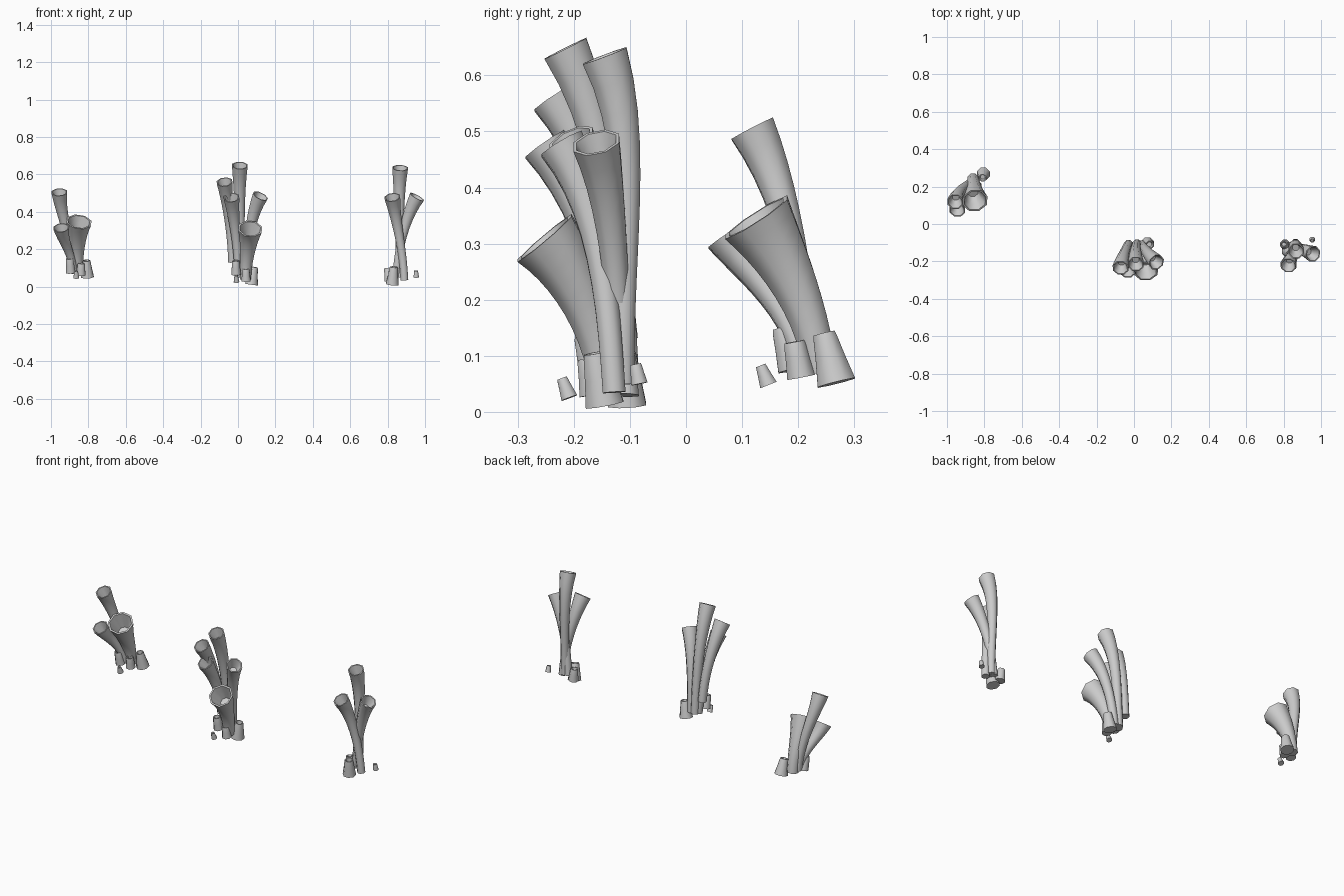
import bpy, bmesh, math
from mathutils import Vector

if "Cube" in bpy.data.objects:
    bpy.data.objects.remove(bpy.data.objects["Cube"])

SIDES = 8


def loft(name, rings, angle=50):
    """Skin (centre, axis, radius) rings into one smooth-shaded closed tube."""
    bm = bmesh.new()
    prev = None
    first = None
    for c, d, r in rings:
        d = Vector(d).normalized()
        u = Vector((0, 1, 0)).cross(d).normalized()
        v = d.cross(u)
        ring = []
        for i in range(SIDES):
            a = math.tau * (i + 0.5) / SIDES
            ring.append(bm.verts.new(Vector(c) + r * (math.cos(a) * u + math.sin(a) * v)))
        if prev:
            for i in range(SIDES):
                j = (i + 1) % SIDES
                bm.faces.new((prev[i], prev[j], ring[j], ring[i]))
        else:
            first = ring
        prev = ring
    bm.faces.new(first[::-1])
    bm.faces.new(prev)
    me = bpy.data.meshes.new(name)
    bm.to_mesh(me)
    bm.free()
    ob = bpy.data.objects.new(name, me)
    bpy.context.collection.objects.link(ob)
    bpy.context.view_layer.objects.active = ob
    ob.select_set(True)
    bpy.ops.object.shade_smooth_by_angle(angle=math.radians(angle))
    ob.select_set(False)


def tube(name, base, tip, tilt, rb=0.022, rt=0.045, power=2.5):
    """Curved tube that flares to a hollow mouth; tilt is its (x, y) lean."""
    p0, p3 = Vector(base), Vector(tip)
    d = Vector((tilt[0], tilt[1], 1)).normalized()
    ln = (p3 - p0).length
    p1 = p0 + (p3 - p0) * 0.12 + Vector((0, 0, 0.25 * ln))
    p2 = p3 - d * 0.3 * ln
    rings = []
    n = 10
    for k in range(n + 1):
        t = k / n
        s = 1 - t
        c = s**3 * p0 + 3 * s * s * t * p1 + 3 * s * t * t * p2 + t**3 * p3
        tan = s * s * (p1 - p0) + 2 * s * t * (p2 - p1) + t * t * (p3 - p2)
        rings.append((c, tan, rb + (rt - rb) * t**power))
    # mouth: thin lip, then a cup going down inside
    for depth, f in ((0, 0.86), (0.5, 0.68), (1.2, 0.42)):
        rings.append((p3 - d * depth * rt, d, rt * f))
    loft(name, rings)


def stub(name, base, top, rb, rt):
    """Short young tube, wider at the foot, with a shallow dimple."""
    b, t = Vector(base), Vector(top)
    d = t - b
    loft(name, [(b, d, rb), (b + d * 0.5, d, rb * 0.45 + rt * 0.55), (b + d * 0.9, d, rt * 1.05),
                (t, d, rt * 0.95), (t, d, rt * 0.75), (t - d * 0.25, d, rt * 0.55)])


# Left cluster
tube("left_tall_tube", (-0.88, 0.22, 0.08), (-0.955, 0.118, 0.505), (-0.05, -0.52))
tube("left_wide_tube", (-0.86, 0.24, 0.07), (-0.85, 0.125, 0.347), (0.15, -0.65), 0.032, 0.071, 1.8)
tube("left_low_tube", (-0.88, 0.21, 0.08), (-0.945, 0.075, 0.315), (-0.1, -0.65))
stub("left_stub_back", (-0.805, 0.268, 0.052), (-0.81, 0.246, 0.14), 0.037, 0.022)
stub("left_stub_side", (-0.895, 0.19, 0.075), (-0.90, 0.173, 0.15), 0.028, 0.021)
stub("left_stub_mid", (-0.84, 0.205, 0.062), (-0.838, 0.193, 0.125), 0.027, 0.02)
stub("left_stub_small", (-0.865, 0.147, 0.048), (-0.865, 0.133, 0.083), 0.017, 0.01)

# Centre cluster
tube("centre_tall_tube", (0.015, -0.105, 0.05), (0.01, -0.215, 0.648), (0.03, -0.5), 0.024)
tube("centre_left_tube", (-0.03, -0.108, 0.13), (-0.072, -0.235, 0.56), (-0.12, -0.65), 0.024)
tube("centre_front_tube", (0.005, -0.12, 0.05), (-0.035, -0.252, 0.477), (-0.1, -0.7), 0.024)
tube("centre_right_tube", (0.04, -0.11, 0.05), (0.12, -0.205, 0.485), (0.5, -0.5), 0.024)
tube("centre_wide_tube", (0.04, -0.14, 0.04), (0.065, -0.252, 0.31), (0.1, -0.85), 0.032, 0.068, 1.8)
stub("centre_stub_left", (-0.01, -0.165, 0.065), (-0.012, -0.18, 0.138), 0.028, 0.021)
stub("centre_stub_mid", (0.043, -0.165, 0.03), (0.042, -0.175, 0.095), 0.027, 0.02)
stub("centre_stub_right", (0.072, -0.105, 0.012), (0.085, -0.11, 0.105), 0.037, 0.023)
stub("centre_stub_small", (-0.008, -0.208, 0.025), (-0.01, -0.221, 0.06), 0.016, 0.01)

# Right cluster
tube("right_tall_tube", (0.865, -0.112, 0.05), (0.867, -0.145, 0.635), (0.05, -0.38))
tube("right_left_tube", (0.89, -0.128, 0.035), (0.825, -0.222, 0.478), (-0.15, -0.6))
tube("right_right_tube", (0.845, -0.115, 0.05), (0.957, -0.16, 0.48), (0.55, -0.25))
stub("right_stub_front", (0.825, -0.145, 0.013), (0.833, -0.162, 0.105), 0.037, 0.023)
stub("right_stub_back", (0.808, -0.11, 0.03), (0.80, -0.108, 0.1), 0.028, 0.02)
stub("right_stub_small", (0.953, -0.083, 0.05), (0.952, -0.09, 0.085), 0.016, 0.011)
